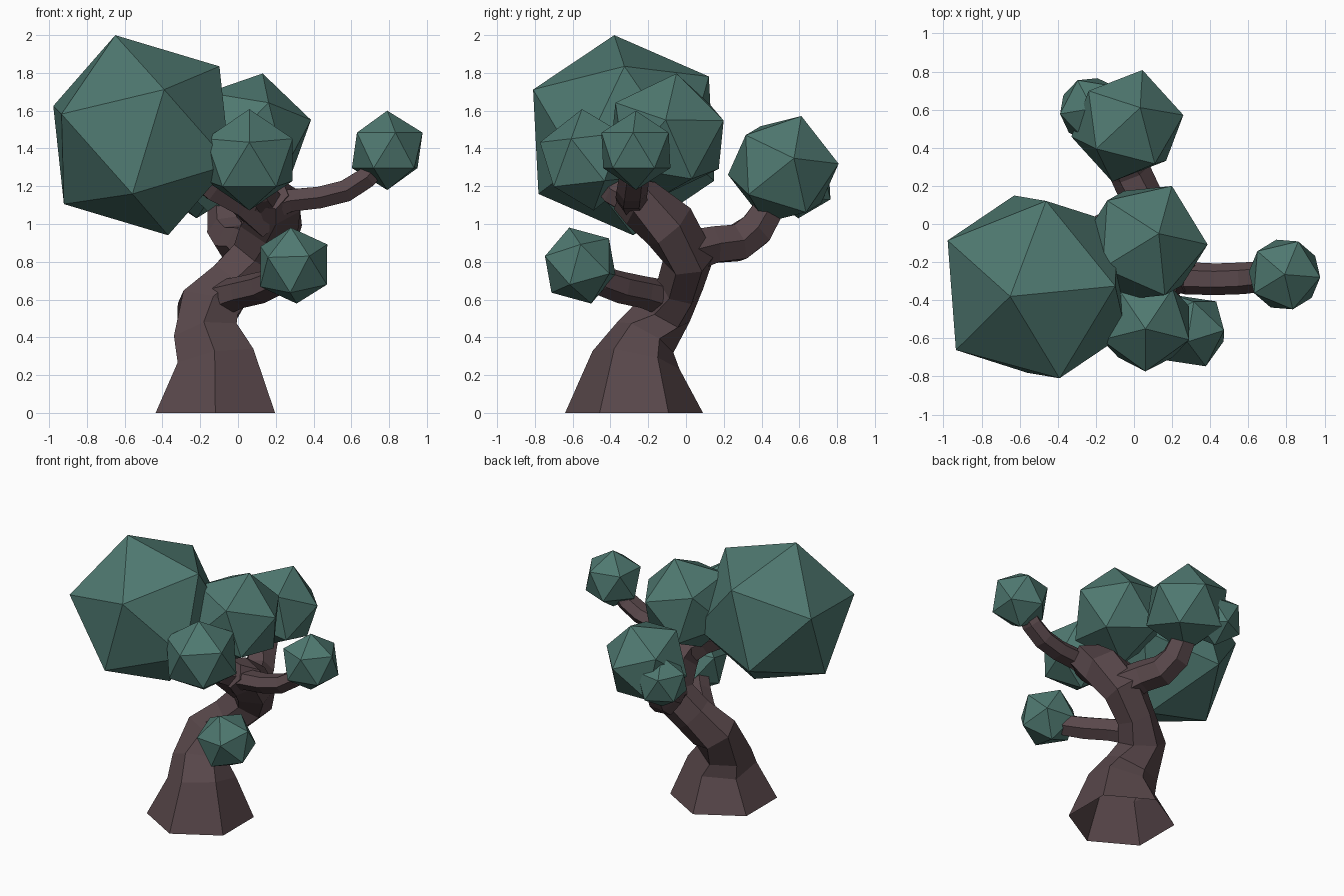
import bpy, bmesh, math
from mathutils import Vector, Matrix

if "Cube" in bpy.data.objects:
    bpy.data.objects.remove(bpy.data.objects["Cube"])


def material(name, rgb):
    m = bpy.data.materials.new(name)
    m.diffuse_color = (*rgb, 1)
    m.use_nodes = True
    m.node_tree.nodes["Principled BSDF"].inputs["Base Color"].default_value = m.diffuse_color
    return m


BARK = material("brown bark", (0.098, 0.063, 0.069))
LEAF = material("teal leaves", (0.078, 0.19, 0.163))


def finish(bm, name, mat):
    bmesh.ops.recalc_face_normals(bm, faces=bm.faces)
    mesh = bpy.data.meshes.new(name)
    bm.to_mesh(mesh)
    bm.free()
    mesh.materials.append(mat)
    obj = bpy.data.objects.new(name, mesh)
    bpy.context.collection.objects.link(obj)
    return obj


def limb(name, points, ref, from_ground=False, sides=6):
    """Six-sided tube through (x, y, z, radius, side stretch); a corner faces ref."""
    bm = bmesh.new()
    pos = [Vector(p[:3]) for p in points]
    ref = Vector(ref)
    rings = []
    for i, p in enumerate(pos):
        t = Vector((0, 0, 0))
        if i > 0:
            t += (p - pos[i - 1]).normalized()
        if i < len(pos) - 1:
            t += (pos[i + 1] - p).normalized()
        t = Vector((0, 0, 1)) if from_ground and i == 0 else t.normalized()
        u = (ref - t * ref.dot(t)).normalized()
        v = t.cross(u) * (points[i][4] if len(points[i]) > 4 else 1)
        ring = []
        for k in range(sides):
            a = 2 * math.pi * k / sides
            ring.append(bm.verts.new(p + points[i][3] * (u * math.cos(a) + v * math.sin(a))))
        rings.append(ring)
    for lo, hi in zip(rings, rings[1:]):
        for k in range(sides):
            n = (k + 1) % sides
            bm.faces.new((lo[k], lo[n], hi[n], hi[k]))
    if not from_ground:  # the trunk is open underneath
        bm.faces.new(rings[0][::-1])
    bm.faces.new(rings[-1])
    return finish(bm, name, BARK)


def foliage(name, centre, radius, corner, neighbour):
    """Icosahedron turned so two adjacent corners point in given directions."""
    z = Vector(corner).normalized()
    x = Vector(neighbour)
    x = (x - z * x.dot(z)).normalized()
    y = z.cross(x)
    rot = Matrix((x, y, z)).transposed().to_4x4()
    bm = bmesh.new()
    bmesh.ops.create_icosphere(bm, subdivisions=1, radius=radius,
                               matrix=Matrix.Translation(centre) @ rot)
    return finish(bm, name, LEAF)


# Trunk: flared base, S-bend, thick leaning crown
limb("trunk", [(-.12, -.275, 0, .365), (-.115, -.265, .28, .235),
               (-.165, -.215, .4, .17, 1.15), (-.16, -.105, .55, .145, 1.25),
               (-.04, -.03, .68, .125, 1.2), (.1, .015, .82, .14, 1.15),
               (.175, -.09, .99, .15, 1.2), (.19, -.24, 1.11, .135, 1.15),
               (.17, -.33, 1.16, .1)], (0, 1, 0), True)

# Branches
limb("right_branch", [(.15, -.25, 1.08, .09, .9), (.28, -.285, 1.125, .085, .8),
                      (.43, -.29, 1.14, .083, .8), (.57, -.285, 1.175, .083, .8),
                      (.68, -.275, 1.245, .08, .8), (.77, -.265, 1.36, .065)], (0, 1, 0))
limb("back_branch", [(.1, 0, .85, .13), (.04, .14, .89, .11),
                     (-.02, .27, .9, .11), (-.06, .37, .97, .105),
                     (-.07, .45, 1.1, .09), (-.06, .5, 1.22, .07)], (1, 0, 0))
limb("low_front_branch", [(-.11, -.09, .6, .1), (.02, -.23, .64, .085),
                          (.13, -.35, .665, .085), (.21, -.45, .7, .08),
                          (.28, -.54, .78, .06)], (0, 0, 1))
limb("left_branch", [(.17, -.18, 1.04, .13), (.03, -.26, 1.13, .1),
                     (-.12, -.31, 1.2, .09), (-.3, -.33, 1.33, .07)], (0, 1, 0))
limb("front_branch", [(.18, -.24, 1.1, .09), (.12, -.38, 1.17, .08),
                      (.07, -.5, 1.3, .06)], (1, 0, 0))

# Foliage clumps: centre, radius, two adjacent corner directions
foliage("left_foliage", (-.51, -.33, 1.47), .55, (-.14, -.05, .53), (.12, -.48, .24))
foliage("crown_foliage", (.055, -.1, 1.467), .342, (.076, .05, .333), (.326, -.005, .098))
foliage("front_foliage", (.06, -.52, 1.34), .27, (0, -.03, .263), (0, -.25, .09))
foliage("right_foliage", (.79, -.265, 1.39), .21, (0, 0, 1), (1, -.08, .5))
foliage("low_front_foliage", (.295, -.56, .78), .21, (-.015, -.058, .2), (.17, 0, .115))
foliage("back_foliage", (-.035, .515, 1.29), .305, (.06, .085, .25), (.08, .295, .03))
foliage("small_back_foliage", (-.22, .6, 1.22), .19, (0, .03, 1), (-.44, .9, .5))
